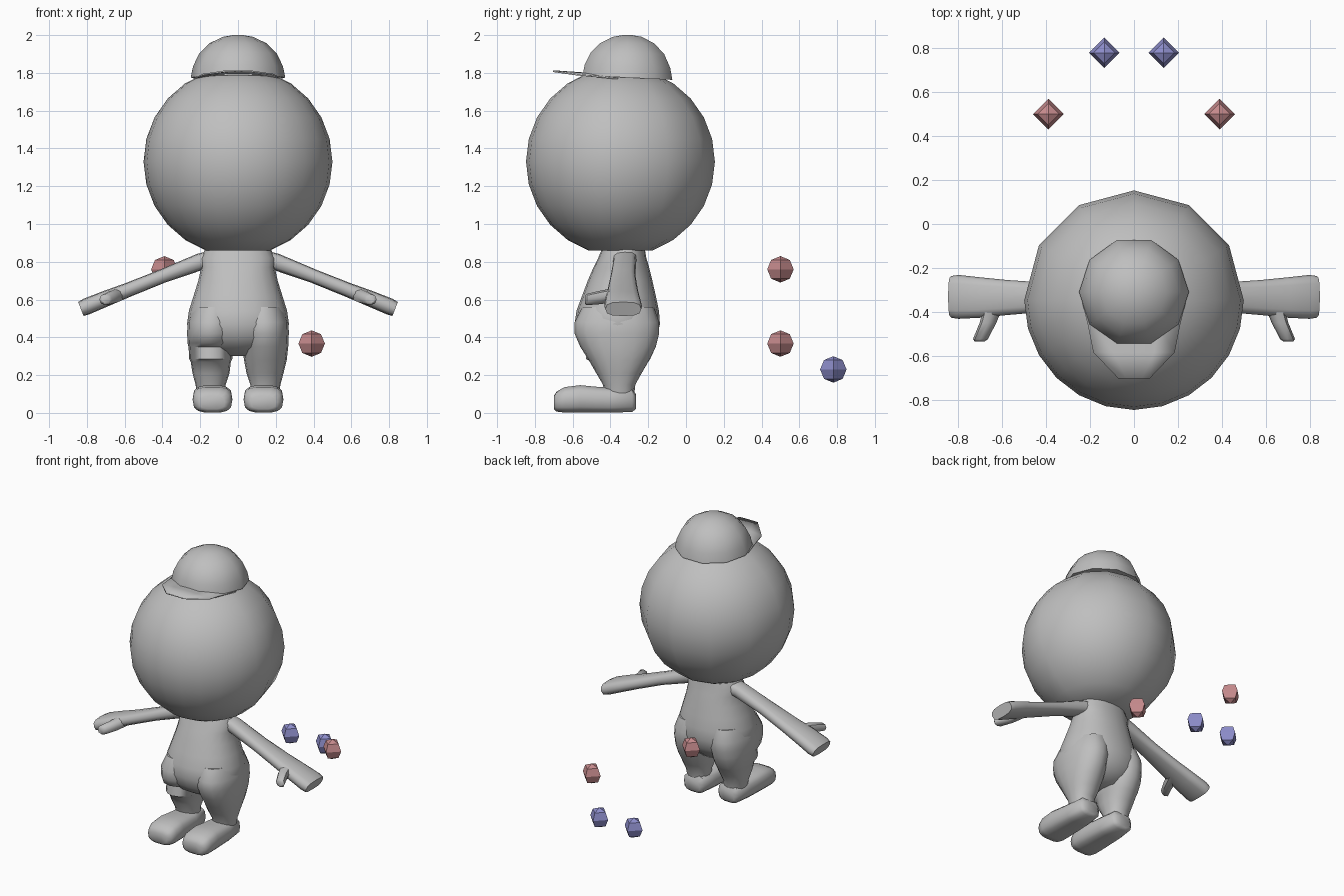
import bpy, bmesh, math
from mathutils import Vector

if "Cube" in bpy.data.objects:
    bpy.data.objects.remove(bpy.data.objects["Cube"])


def material(name, rgb):
    m = bpy.data.materials.new(name)
    m.diffuse_color = (*rgb, 1)
    m.use_nodes = True
    m.node_tree.nodes["Principled BSDF"].inputs["Base Color"].default_value = m.diffuse_color
    return m


GREY = material("plain_grey", (0.52, 0.52, 0.52))
RED = material("dusty_red", (0.57, 0.26, 0.27))
BLUE = material("dusty_blue", (0.27, 0.27, 0.60))


def finish(bm, name, mat, smooth=50):
    bmesh.ops.recalc_face_normals(bm, faces=bm.faces)
    me = bpy.data.meshes.new(name)
    bm.to_mesh(me)
    bm.free()
    me.materials.append(mat)
    ob = bpy.data.objects.new(name, me)
    bpy.context.collection.objects.link(ob)
    if smooth:
        bpy.ops.object.select_all(action='DESELECT')
        ob.select_set(True)
        bpy.context.view_layer.objects.active = ob
        bpy.ops.object.shade_smooth_by_angle(angle=math.radians(smooth))
    return ob


def ring(c, u, v, ru, rv, n=14, power=2.0):
    # superellipse cross-section around c, spanned by u and v
    pts = []
    for i in range(n):
        a = 2 * math.pi * i / n
        ca, sa = math.cos(a), math.sin(a)
        e = 2 / power
        pts.append(Vector(c) + Vector(u) * ru * math.copysign(abs(ca) ** e, ca)
                   + Vector(v) * rv * math.copysign(abs(sa) ** e, sa))
    return pts


def loft(name, rings, mat=GREY, smooth=50):
    bm = bmesh.new()
    loops = [[bm.verts.new(p) for p in r] for r in rings]
    n = len(loops[0])
    for a, b in zip(loops, loops[1:]):
        for i in range(n):
            bm.faces.new((a[i], a[(i + 1) % n], b[(i + 1) % n], b[i]))
    bm.faces.new(loops[0])
    bm.faces.new(loops[-1])
    return finish(bm, name, mat, smooth)


X, Y, Z = (1, 0, 0), (0, 1, 0), (0, 0, 1)

# Head: ball with coarser facets on the back half
angles = [math.radians(a) for a in list(range(0, 180, 30)) + list(range(180, 360, 15))]
head = []
for lat in (-70, -56, -42, -28, -14, 0, 14, 28, 42, 56, 70, 84):
    r, z = 0.5 * math.cos(math.radians(lat)), 0.5 * math.sin(math.radians(lat))
    head.append([Vector((r * math.cos(a), -0.347 + r * math.sin(a), 1.33 + z)) for a in angles])
loft("head", head)

# Cap: ten-sided dome, base tilted upward toward the front
dome = []
for r, h in ((0.25, 0), (0.238, 0.06), (0.205, 0.128), (0.15, 0.182), (0.08, 0.216), (0.025, 0.225)):
    pts = ring((0, -0.31, 1.775 + h), X, Y, r, r, 10)
    for p in pts:
        p.z -= 0.05 * (p.y + 0.31) * (1 - h / 0.225)
    dome.append(pts)
loft("cap_dome", dome)

# Cap brim: thin plate, slightly arched across its width
bm = bmesh.new()
rows = []
for y, w in ((-0.36, 0.235), (-0.45, 0.212), (-0.585, 0.185), (-0.705, 0.07)):
    rows.append([bm.verts.new((t * w, y, 1.81 + 0.07 * (-0.705 - y) - 0.3 * (t * w) ** 2))
                 for t in (-1, -0.5, 0, 0.5, 1)])
for a, b in zip(rows, rows[1:]):
    for i in range(4):
        bm.faces.new((a[i], a[i + 1], b[i + 1], b[i]))
brim = finish(bm, "cap_brim", GREY)
mod = brim.modifiers.new("thickness", 'SOLIDIFY')
mod.thickness = 0.008
mod.offset = 0

# Torso: z, front y, back y, half width
torso = [(0.30, -0.44, -0.25, 0.10), (0.35, -0.53, -0.19, 0.20), (0.40, -0.57, -0.155, 0.25),
         (0.47, -0.59, -0.138, 0.27), (0.54, -0.58, -0.143, 0.26), (0.62, -0.55, -0.16, 0.235),
         (0.70, -0.52, -0.178, 0.21), (0.77, -0.49, -0.195, 0.195), (0.82, -0.465, -0.21, 0.20),
         (0.88, -0.44, -0.22, 0.165)]
loft("torso", [ring((0, (f + b) / 2, z), X, Y, w, (b - f) / 2, 20, 2.2) for z, f, b, w in torso])

# Legs: z, front y, back y, centre x, half width; the left one has a fold at the front
lower = [(0.09, -0.43, -0.275, 0.14, 0.075), (0.15, -0.44, -0.268, 0.145, 0.08),
         (0.21, -0.475, -0.235, 0.143, 0.098)]
thigh = [(0.42, -0.59, -0.142, 0.141, 0.128), (0.48, -0.59, -0.142, 0.138, 0.13),
         (0.56, -0.55, -0.17, 0.125, 0.115)]
plain = [(0.28, -0.515, -0.195, 0.145, 0.113), (0.35, -0.56, -0.16, 0.144, 0.122)]
fold = [(0.27, -0.50, -0.20, 0.144, 0.106), (0.285, -0.53, -0.19, 0.144, 0.114),
        (0.35, -0.52, -0.16, 0.144, 0.118), (0.37, -0.565, -0.155, 0.144, 0.124)]
foot = [(-0.265, 0.055, 0.02, 0.10), (-0.285, 0.08, 0.004, 0.13), (-0.40, 0.095, 0, 0.135),
        (-0.48, 0.10, 0, 0.14), (-0.56, 0.105, 0, 0.148), (-0.64, 0.105, 0, 0.138),
        (-0.685, 0.092, 0.006, 0.115), (-0.70, 0.065, 0.02, 0.09)]

# Arms: x, z, centre y, half width, half thickness
arm = [(0.10, 0.82, -0.325, 0.07, 0.05), (0.20, 0.80, -0.325, 0.06, 0.045),
       (0.40, 0.724, -0.333, 0.066, 0.037), (0.58, 0.652, -0.335, 0.08, 0.038),
       (0.70, 0.605, -0.335, 0.092, 0.042), (0.80, 0.564, -0.332, 0.10, 0.044),
       (0.832, 0.55, -0.332, 0.095, 0.04)]
thumb = [(0.635, -0.36, 0.628, 0.045, 0.036), (0.665, -0.45, 0.612, 0.038, 0.036),
         (0.70, -0.525, 0.60, 0.034, 0.03), (0.703, -0.535, 0.598, 0.022, 0.02)]

for s, side in ((1, "right"), (-1, "left")):
    leg = lower + (plain if s > 0 else fold) + thigh
    loft(side + "_leg", [ring((s * cx, (f + b) / 2, z), X, Y, w, (b - f) / 2, 16, 2.2)
                         for z, f, b, cx, w in leg])
    loft(side + "_foot", [ring((s * 0.135, y, (lo + hi) / 2), X, Z, w, (hi - lo) / 2, 14, 3)
                          for y, w, lo, hi in foot])
    loft(side + "_arm", [ring((s * x, y, z), Y, (s * 0.37, 0, 0.93), w, t, 12, 2.8)
                         for x, z, y, w, t in arm])
    loft(side + "_thumb", [ring((s * x, y, z), X, Z, w, t, 8, 2.2) for x, y, z, w, t in thumb])

# Floating faceted markers behind the figure
for name, mat, pos in (("red_marker_high", RED, (-0.39, 0.50, 0.76)),
                       ("red_marker_low", RED, (0.39, 0.50, 0.367)),
                       ("blue_marker_left", BLUE, (-0.135, 0.78, 0.23)),
                       ("blue_marker_right", BLUE, (0.135, 0.78, 0.23))):
    bm = bmesh.new()
    bmesh.ops.create_uvsphere(bm, u_segments=4, v_segments=4, radius=0.07)
    bmesh.ops.translate(bm, verts=bm.verts, vec=pos)
    finish(bm, name, mat, 0)
